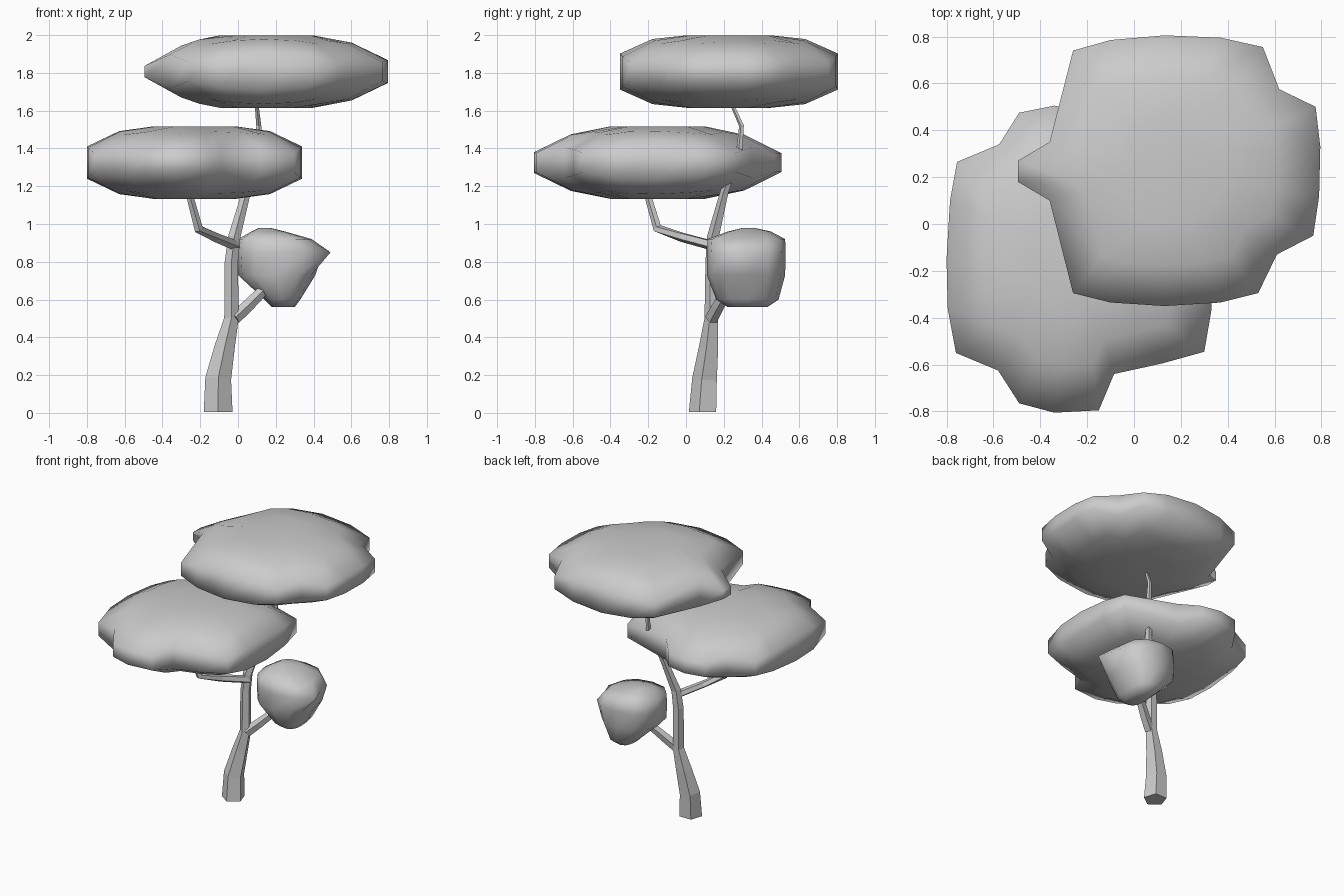
import bpy, bmesh, math
from mathutils import Vector


def loft(name, rings, smooth):
    """Skin a stack of equal-count rings and close both ends."""
    bm = bmesh.new()
    rows = [[bm.verts.new(p) for p in ring] for ring in rings]
    n = len(rows[0])
    for a, b in zip(rows, rows[1:]):
        for i in range(n):
            j = (i + 1) % n
            bm.faces.new((a[i], a[j], b[j], b[i]))
    bm.faces.new(rows[0][::-1])
    bm.faces.new(rows[-1])
    bmesh.ops.recalc_face_normals(bm, faces=bm.faces[:])
    for f in bm.faces:
        f.smooth = smooth
    me = bpy.data.meshes.new(name)
    bm.to_mesh(me)
    bm.free()
    ob = bpy.data.objects.new(name, me)
    bpy.context.collection.objects.link(ob)
    return ob


def limb(name, path, sides=5):
    """Faceted tapering limb; path holds (x, y, z, radius)."""
    pts = [Vector(p[:3]) for p in path]
    rings = []
    for i, p in enumerate(pts):
        t = (pts[min(i + 1, len(pts) - 1)] - pts[max(i - 1, 0)]).normalized()
        if i == 0 and p.z < 0.1:
            t = Vector((0, 0, 1))
        u = Vector((0, 1, 0)).cross(t).normalized()
        v = t.cross(u)
        ang = [2 * math.pi * k / sides - math.pi / 2 for k in range(sides)]
        rings.append([p + path[i][3] * (math.cos(a) * u + math.sin(a) * v) for a in ang])
    return loft(name, rings, False)


def canopy(name, outline, centre):
    """Flattened leaf pad; outline holds (x, y, half rim height)."""
    cx, cy, cz = centre

    def ring(scale, side, height):
        return [(cx + (x - cx) * scale, cy + (y - cy) * scale, cz + side * height(h))
                for x, y, h in outline]
    levels = [(0.38, lambda h: 0.192), (0.7, lambda h: 0.12 + 0.55 * h), (1, lambda h: h)]
    rings = [ring(s, -1, f) for s, f in levels] + [ring(s, 1, f) for s, f in levels[::-1]]
    return loft(name, rings, True)


# leaf pads
canopy("top_canopy", [
    (-0.26, 0.74, .05), (-0.36, 0.35, .09), (-0.495, 0.27, .03), (-0.495, 0.18, .03),
    (-0.36, 0.10, .09), (-0.26, -0.295, .05), (-0.10, -0.335, .08), (0.13, -0.35, .095),
    (0.37, -0.335, .08), (0.53, -0.295, .05), (0.61, -0.13, .08), (0.765, -0.05, .05),
    (0.79, 0.12, .06), (0.795, 0.33, .06), (0.775, 0.50, .05), (0.62, 0.575, .08),
    (0.55, 0.755, .05), (0.37, 0.795, .08), (0.13, 0.805, .095), (-0.10, 0.785, .08)],
    (0.15, 0.225, 1.807))
canopy("middle_canopy", [
    (-0.49, 0.475, .05), (-0.575, 0.34, .08), (-0.755, 0.265, .05), (-0.785, 0.10, .07),
    (-0.80, -0.15, .085), (-0.795, -0.36, .08), (-0.76, -0.55, .05), (-0.58, -0.625, .08),
    (-0.49, -0.765, .05), (-0.34, -0.805, .055), (-0.15, -0.795, .05), (-0.085, -0.64, .08),
    (0.12, -0.595, .07), (0.30, -0.545, .05), (0.33, -0.37, .08), (0.34, -0.15, .085),
    (0.33, 0.08, .07), (0.30, 0.26, .05), (-0.08, 0.35, .08), (-0.19, 0.475, .05),
    (-0.34, 0.505, .05)],
    (-0.23, -0.15, 1.325))

# small low leaf clump: (z, x min, x max, y min, y max)
levels = [(.56, .18, .30, .22, .43), (.60, .14, .33, .16, .49), (.73, .0, .41, .11, .525),
          (.85, -.01, .45, .11, .527), (.92, .0, .39, .115, .525), (.96, .07, .25, .22, .45),
          (.98, .11, .17, .30, .36)]
rings = []
for z, x0, x1, y0, y1 in levels:
    ring = []
    for k in range(12):
        a = 2 * math.pi * k / 12
        c, s = math.cos(a), math.sin(a)
        c, s = [math.copysign(abs(q) ** 0.8, q) for q in (c, s)]
        ring.append(((x0 + x1) / 2 + (x1 - x0) / 2 * c, (y0 + y1) / 2 + (y1 - y0) / 2 * s, z))
    rings.append(ring)
rings[3][11] = (0.49, 0.21, 0.85)   # pointed outer tip
loft("low_leaf_clump", rings, True)

# trunk and branches
limb("trunk", [
    (-0.105, 0.095, 0.005, .08), (-0.105, 0.105, 0.18, .072), (-0.07, 0.125, 0.35, .056),
    (-0.035, 0.138, 0.50, .040), (-0.035, 0.14, 0.80, .037), (-0.02, 0.145, 0.93, .034),
    (0.045, 0.205, 1.17, .024), (0.11, 0.285, 1.40, .018), (0.11, 0.295, 1.52, .014),
    (0.10, 0.25, 1.62, .011), (0.10, 0.24, 1.70, .010)])
limb("left_branch", [
    (-0.01, 0.15, 0.885, .028), (-0.12, -0.02, 0.93, .026), (-0.21, -0.15, 0.975, .025),
    (-0.25, -0.195, 1.13, .020), (-0.27, -0.21, 1.22, .018)])
limb("right_branch", [
    (-0.02, 0.135, 0.50, .036), (0.05, 0.17, 0.565, .034), (0.12, 0.21, 0.635, .03),
    (0.20, 0.28, 0.72, .025)])
